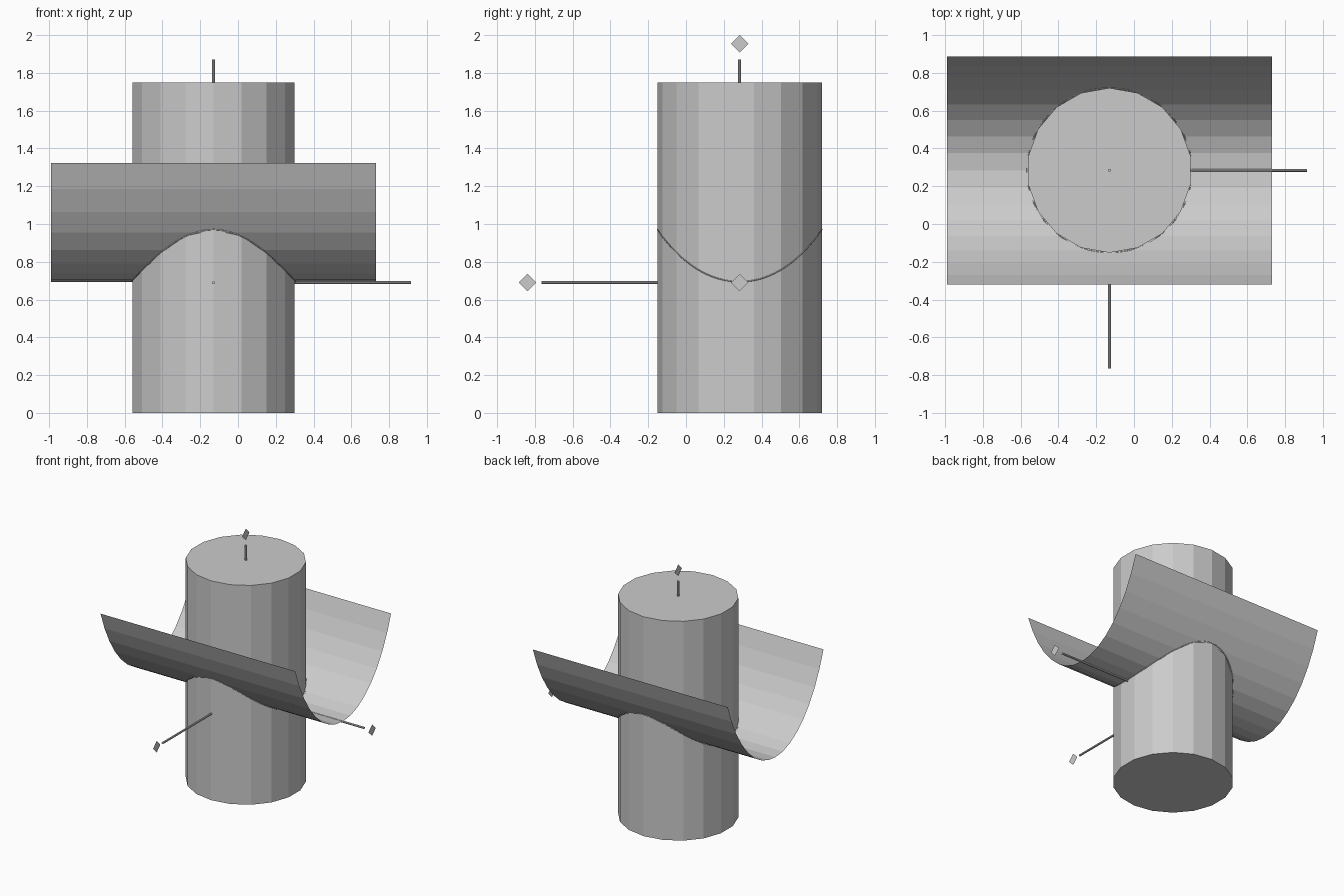
import bpy
import math
from mathutils import Vector

if "Cube" in bpy.data.objects:
    bpy.data.objects.remove(bpy.data.objects["Cube"])

CX, CY, BASE = -0.13, 0.284, 0.694      # shared centre and lowest trough height
RADIUS, HEIGHT = 0.436, 1.75            # column
A, B = 0.697, 1.258                     # semi-axes of the elliptical trough
ORIGIN = Vector((CX, CY, 0.69))


def mesh_object(name, verts, faces):
    mesh = bpy.data.meshes.new(name)
    mesh.from_pydata(verts, [], faces)
    mesh.update()
    obj = bpy.data.objects.new(name, mesh)
    bpy.context.collection.objects.link(obj)
    return obj


def rod(name, direction, length, radius=0.008):
    d = Vector(direction)
    bpy.ops.mesh.primitive_cylinder_add(vertices=10, radius=radius, depth=length,
                                        location=ORIGIN + d * length / 2)
    obj = bpy.context.object
    obj.name = name
    obj.rotation_euler = d.to_track_quat('Z', 'Y').to_euler()


def end_marker(name, centre, size=0.046):
    # plain thin diamond standing across the x direction
    c = Vector(centre)
    offsets = [(0, size, 0), (0, 0, size), (0, -size, 0), (0, 0, -size)]
    mesh_object(name, [c + Vector(o) for o in offsets], [(0, 1, 2, 3)])


# Upright column, 18 flat sides
bpy.ops.mesh.primitive_cylinder_add(vertices=18, radius=RADIUS, depth=HEIGHT,
                                    location=(CX, CY, HEIGHT / 2))
bpy.context.object.name = "column"

# Open trough sheet: 120 degrees of an ellipse swept along x
steps = 16
verts, faces = [], []
for i in range(steps + 1):
    t = math.radians(-60 + 120 * i / steps)
    y, z = CY + A * math.sin(t), BASE + B * (1 - math.cos(t))
    verts += [(-0.99, y, z), (0.73, y, z)]
    if i < steps:
        faces.append((2 * i, 2 * i + 1, 2 * i + 3, 2 * i + 2))
mesh_object("trough_sheet", verts, faces)

# Fine seam where the trough meets the column
curve = bpy.data.curves.new("intersection_seam", 'CURVE')
curve.dimensions = '3D'
curve.bevel_depth = 0.003
curve.bevel_resolution = 0
spline = curve.splines.new('POLY')
count = 72
spline.points.add(count - 1)
for i, p in enumerate(spline.points):
    a = 2 * math.pi * i / count
    dy = RADIUS * math.sin(a)
    p.co = (CX + RADIUS * math.cos(a), CY + dy,
            BASE + B * (1 - math.sqrt(1 - (dy / A) ** 2)), 1)
spline.use_cyclic_u = True
seam = bpy.data.objects.new("intersection_seam", curve)
bpy.context.collection.objects.link(seam)

# Axis rods and their plain end markers
rod("front_axis_rod", (0, -1, 0), 1.05)
rod("side_axis_rod", (1, 0, 0), 1.045)
rod("upright_axis_rod", (0, 0, 1), 1.18)
end_marker("front_axis_marker", (CX, -0.839, 0.69))
end_marker("side_axis_marker", (0.985, CY, 0.69))
end_marker("upright_axis_marker", (CX, CY, 1.954))
